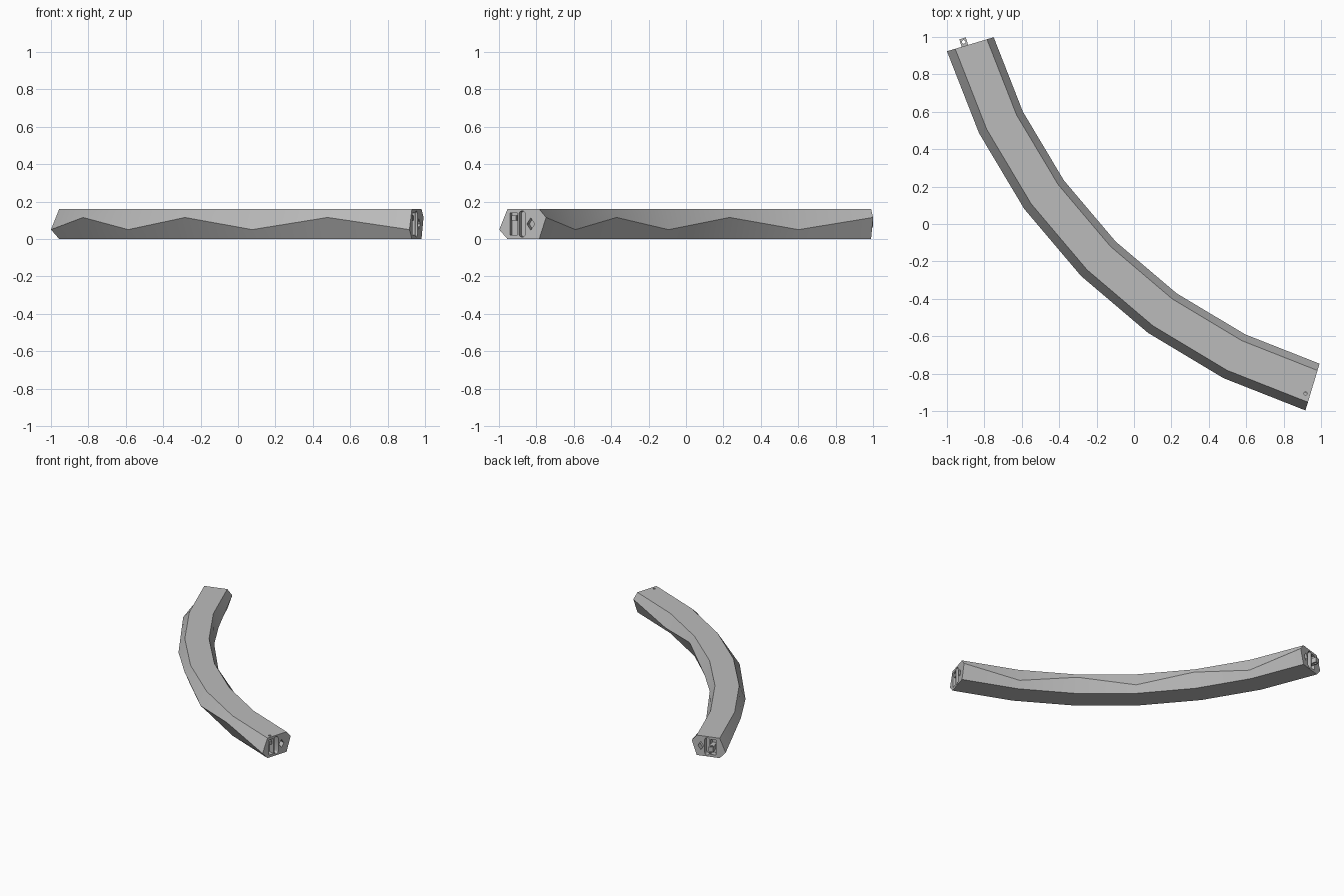
import bpy, bmesh, math
from mathutils import Vector

if "Cube" in bpy.data.objects:
    bpy.data.objects.remove(bpy.data.objects["Cube"], do_unlink=True)

CENTRE = Vector((1.745, 1.747, 0))
START, END, STEPS = math.radians(16.7), math.radians(73.2), 6
HEIGHT = 0.16

grey = bpy.data.materials.new("plain grey")
grey.use_nodes = True
grey.diffuse_color = (0.5, 0.5, 0.5, 1)
grey.node_tree.nodes["Principled BSDF"].inputs["Base Color"].default_value = (0.5, 0.5, 0.5, 1)


def place(angle, radius, z, along=0.0):
    """Point on the arc, shifted along its tangent."""
    out = Vector((-math.cos(angle), -math.sin(angle), 0))
    tangent = Vector((math.sin(angle), -math.cos(angle), 0))
    return CENTRE + out * radius + tangent * along + Vector((0, 0, z))


def loft(name, rings):
    """Solid through matching rings of points, capped at both ends."""
    bm = bmesh.new()
    loops = [[bm.verts.new(p) for p in ring] for ring in rings]
    n = len(loops[0])
    for a, b in zip(loops, loops[1:]):
        for i in range(n):
            bm.faces.new((a[i], a[(i + 1) % n], b[(i + 1) % n], b[i]))
    bm.faces.new(loops[0])
    bm.faces.new(loops[-1])
    bmesh.ops.recalc_face_normals(bm, faces=bm.faces)
    mesh = bpy.data.meshes.new(name)
    bm.to_mesh(mesh)
    bm.free()
    mesh.materials.append(grey)
    obj = bpy.data.objects.new(name, mesh)
    bpy.context.collection.objects.link(obj)
    return obj


def prism(name, angle, outline, a, b):
    """Outline of (radius, z) pairs pushed along the tangent from a to b."""
    return loft(name, [[place(angle, r, z, t) for r, z in outline] for t in (a, b)])


def box(r, z, w, h):
    return [(r - w, z - h), (r + w, z - h), (r + w, z + h), (r - w, z + h)]


def capsule(r, z, w, h, n=6):
    pts = []
    for side in (0, 1):
        for i in range(n + 1):
            t = math.pi * (side + i / n)
            pts.append((r + w * math.cos(t), z + (h - w) * (1 - 2 * side) + w * math.sin(t)))
    return pts


def peg(name, angle, r, along, radius, z0, z1, n=12):
    mid = place(angle, r, 0, along)
    ring = [Vector((math.cos(i * math.tau / n), math.sin(i * math.tau / n), 0)) * radius
            for i in range(n)]
    return loft(name, [[mid + p + Vector((0, 0, z)) for p in ring] for z in (z0, z1)])


def cut(target, cutter):
    mod = target.modifiers.new("cut", 'BOOLEAN')
    mod.operation = 'DIFFERENCE'
    mod.solver = 'EXACT'
    mod.object = cutter
    bpy.context.view_layer.objects.active = target
    bpy.ops.object.modifier_apply(modifier=mod.name)
    bpy.data.objects.remove(cutter, do_unlink=True)


# Curved beam whose side ridges zigzag up and down
rings = []
for i in range(STEPS + 1):
    angle = START + (END - START) * i / STEPS
    low, high = (0.05, 0.115) if i % 2 == 0 else (0.115, 0.05)
    section = [(2.82, 0), (2.866, low), (2.82, HEIGHT),
               (2.643, HEIGHT), (2.605, high), (2.643, 0)]
    rings.append([place(angle, r, z) for r, z in section])
beam = loft("curved_beam", rings)

# Sockets in both ends: rectangle, tall slot, small diamond
for angle, way, shift in ((START, -1, -0.015), (END, 1, 0)):
    mid = HEIGHT / 2
    diamond = [(2.69 + shift - 0.022, mid), (2.69 + shift, mid - 0.033),
               (2.69 + shift + 0.022, mid), (2.69 + shift, mid + 0.033)]
    for outline in (box(2.786 + shift, mid, 0.021, 0.06),
                    capsule(2.738 + shift, mid, 0.018, 0.07), diamond):
        cut(beam, prism("socket_cutter", angle, outline, -way * 0.045, way * 0.02))

# Small catch hole above the far socket
cut(beam, peg("hole_cutter", END, 2.779, -0.026, 0.009, 0.08, 0.2))

# Pin block inside the far socket
prism("socket_block", END, box(2.786, 0.112, 0.012, 0.014), -0.046, -0.004)

# Latch tab standing out of the near end, with its eyelet
tab = prism("latch_tab", START, box(2.766, 0.08, 0.018, 0.02), 0.046, -0.042)
cut(tab, peg("eyelet_cutter", START, 2.766, -0.022, 0.01, 0.02, 0.14))

for obj in (beam, tab):
    bpy.ops.object.select_all(action='DESELECT')
    obj.select_set(True)
    bpy.context.view_layer.objects.active = obj
    bpy.ops.object.shade_smooth_by_angle(angle=math.radians(30))
